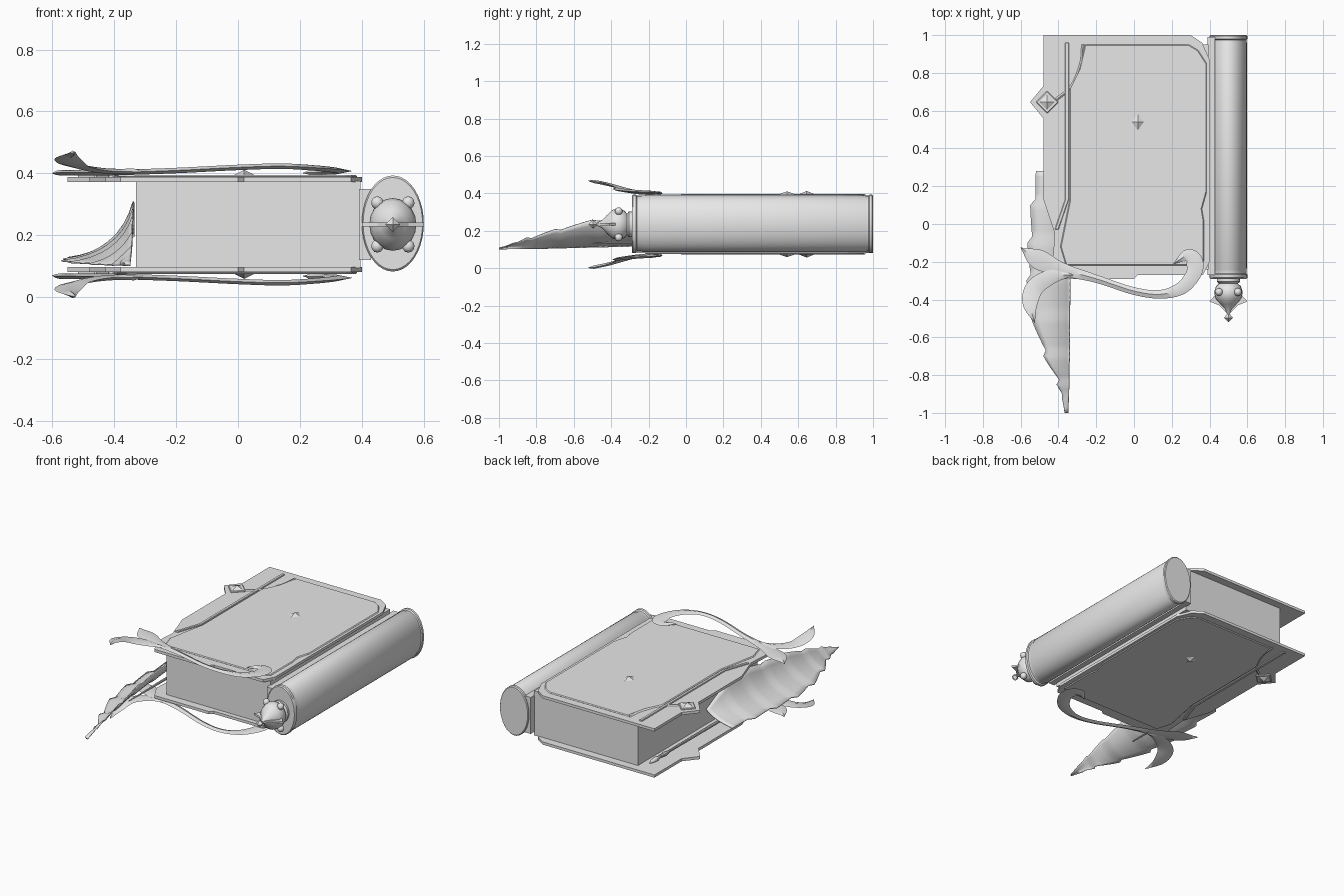
import bpy, bmesh, math
from mathutils import Vector

if "Cube" in bpy.data.objects:
    bpy.data.objects.remove(bpy.data.objects["Cube"], do_unlink=True)

MID = 0.235  # height of the book's mirror plane

grey = bpy.data.materials.new("light_grey")
grey.use_nodes = True
grey.diffuse_color = (0.8, 0.8, 0.8, 1)
bsdf = next(n for n in grey.node_tree.nodes if n.type == "BSDF_PRINCIPLED")
bsdf.inputs["Base Color"].default_value = (0.8, 0.8, 0.8, 1)


def finish(name, bm, smooth=False):
    bmesh.ops.recalc_face_normals(bm, faces=bm.faces)
    mesh = bpy.data.meshes.new(name)
    bm.to_mesh(mesh)
    bm.free()
    mesh.materials.append(grey)
    obj = bpy.data.objects.new(name, mesh)
    bpy.context.collection.objects.link(obj)
    if smooth:
        bpy.ops.object.select_all(action="DESELECT")
        obj.select_set(True)
        bpy.context.view_layer.objects.active = obj
        bpy.ops.object.shade_smooth_by_angle(angle=math.radians(35))
    return obj


def prism(name, outline, z0, z1, bevel=0):
    bm = bmesh.new()
    face = bm.faces.new([bm.verts.new((x, y, z0)) for x, y in outline])
    new = bmesh.ops.extrude_face_region(bm, geom=[face])["geom"]
    bmesh.ops.translate(bm, vec=(0, 0, z1 - z0),
                        verts=[v for v in new if isinstance(v, bmesh.types.BMVert)])
    obj = finish(name, bm)
    if bevel:
        mod = obj.modifiers.new("soft_edge", "BEVEL")
        mod.width = bevel
        mod.segments = 1
    return obj


def box(name, x0, x1, y0, y1, z0, z1):
    return prism(name, [(x0, y0), (x1, y0), (x1, y1), (x0, y1)], z0, z1)


def bridge(bm, rings):
    for a, b in zip(rings, rings[1:]):
        for i in range(len(a)):
            j = (i + 1) % len(a)
            bm.faces.new((a[i], a[j], b[j], b[i]))
    bm.faces.new(rings[0])
    bm.faces.new(rings[-1])


def lathe(name, profile, cx, cz, rx=1, rz=1, sides=40):
    """Turn (y, radius) pairs around an axis along y."""
    bm = bmesh.new()
    angles = [math.tau * i / sides for i in range(sides)]
    bridge(bm, [[bm.verts.new((cx + r * rx * math.cos(a), y, cz + r * rz * math.sin(a)))
                 for a in angles] for y, r in profile])
    return finish(name, bm, True)


def spline(points, steps=7):
    """Smooth path through points of any dimension."""
    p = [Vector(q) for q in points]
    p = [2 * p[0] - p[1]] + p + [2 * p[-1] - p[-2]]
    path = []
    for a, b, c, d in zip(p, p[1:], p[2:], p[3:]):
        for i in range(steps):
            t = i / steps
            path.append(0.5 * (2 * b + (c - a) * t + (2 * a - 5 * b + 4 * c - d) * t * t
                               + (3 * b - a - 3 * c + d) * t ** 3))
    return path + [p[-2]]


def ribbon(name, points, side, thick=0.011):
    """Ridged leaf ribbon; points are x, y, offset from mid plane, half width."""
    path = spline(points)
    bm = bmesh.new()
    rings = []
    for i, q in enumerate(path):
        d = path[min(i + 1, len(path) - 1)] - path[max(i - 1, 0)]
        n = Vector((-d.y, d.x)).normalized()
        w = max(q.w, 0.001)
        t = min(thick, w)
        rings.append([bm.verts.new((q.x + n.x * w * u, q.y + n.y * w * u,
                                    MID + side * (q.z + t * h)))
                      for u, h in ((1, 0.2), (0, 1), (-1, 0.2), (0, -0.6))])
    bridge(bm, rings)
    return finish(name, bm, True)


def gem(name, x, y, rx, ry, side, base, height):
    bm = bmesh.new()
    z = MID + side * base
    ring = [bm.verts.new((x + a * rx, y + b * ry, z))
            for a, b in ((1, 0), (0, 1), (-1, 0), (0, -1))]
    tip = bm.verts.new((x, y, z + side * height))
    bm.faces.new(ring)
    for i in range(4):
        bm.faces.new((ring[i], ring[(i + 1) % 4], tip))
    return finish(name, bm)


# Page block and hinge
box("pages", -0.33, 0.395, -0.24, 0.95, 0.095, 0.375)
box("hinge", 0.39, 0.43, -0.27, 0.99, 0.12, 0.35)

# Covers with their ornaments, mirrored top and bottom
cover = [(-.48, 1), (.30, 1), (.36, .96), (.40, .87), (.40, -.2), (.365, -.27),
         (.02, -.27), (0, -.29), (-.38, -.29), (-.43, -.2), (-.42, -.05), (-.48, .13),
         (-.48, .56), (-.55, .645), (-.48, .73)]
panel = [(-.26, .95), (.29, .95), (.34, .92), (.385, .85), (.385, .17), (.36, .08),
         (.37, .02), (.37, -.2), (.345, -.22), (-.36, -.22), (-.39, -.12), (-.34, .13),
         (-.34, .72), (-.29, .82)]
rail = [(-.365, .96), (-.345, .96), (-.345, .13), (-.4, -.03), (-.42, -.03), (-.365, .13)]
swirl = [(-.6, -.125, .165, 0), (-.51, -.185, .165, .052), (-.38, -.24, .166, .035),
         (-.2, -.29, .172, .021), (0, -.355, .182, .02), (.14, -.372, .186, .023),
         (.25, -.34, .18, .034), (.315, -.265, .173, .04), (.32, -.2, .169, .045),
         (.28, -.168, .167, .033), (.21, -.21, .166, 0)]
curl = [(-.3, -.27, .17, 0), (-.42, -.275, .17, .035), (-.52, -.33, .187, .047),
        (-.55, -.42, .212, .04), (-.525, -.525, .233, 0)]
corner = [(-.27, .95, .153, .008), (-.28, .85, .153, .008), (-.33, .73, .153, .008),
          (-.41, .66, .153, .008)]
for label, s in (("top", 1), ("bottom", -1)):
    def level(d):
        return MID + s * d
    prism(label + "_cover", cover, level(0.137), level(0.154))
    prism(label + "_cover_panel", panel, level(0.150), level(0.160), 0.006)
    prism(label + "_cover_rail", rail, level(0.150), level(0.161), 0.003)
    ribbon(label + "_corner_trim", corner, s, 0.007)
    ribbon(label + "_swirl", swirl, s)
    ribbon(label + "_curled_leaf", curl, s)
    gem(label + "_center_gem", 0.02, 0.54, 0.036, 0.05, s, 0.158, 0.018)
    prism(label + "_gem_setting", [(-.4, .645), (-.46, .705), (-.52, .645), (-.46, .585)],
          level(0.15), level(0.162), 0.004)
    gem(label + "_edge_gem", -0.46, 0.645, 0.042, 0.042, s, 0.161, 0.017)

# Rounded spine with end collars
lathe("spine", [(-.29, .001), (-.29, .96), (-.284, 1), (-.268, 1), (-.262, .95),
                (-.24, .95), (-.235, .97), (.96, .97), (.965, .95), (.975, .95), (.98, 1),
                (.995, 1), (1, .96), (1, .001)], 0.5, MID + 0.003, 0.1, 0.155)

# Finial on the front end of the spine
lathe("finial", [(-.28, .001), (-.28, .06), (-.305, .062), (-.315, .05), (-.33, .066),
                 (-.36, .076), (-.395, .068), (-.425, .042), (-.45, .018), (-.475, .008)],
      0.5, MID, 1, 1.12, 20)
lathe("finial_tip", [(-.47, .001), (-.497, .024), (-.52, .001)], 0.5, MID, 1, 1, 4)
prism("finial_fin", [(.4, -.41), (.435, -.37), (.5, -.36), (.565, -.37), (.6, -.41),
                     (.55, -.43), (.5, -.48), (.45, -.43)], MID - 0.006, MID + 0.006)
for sx in (-1, 1):
    for sz in (-1, 1):
        bm = bmesh.new()
        bmesh.ops.create_uvsphere(bm, u_segments=10, v_segments=6, radius=0.021)
        bmesh.ops.translate(bm, verts=bm.verts,
                            vec=(0.5 + sx * 0.05, -0.36, MID + sz * 0.07))
        finish("finial_knob", bm, True)

# Quill: curled feather vane between the covers; rows are y, outer x, low z, top z
rows = spline([(.28, -.52, .13, .2), (.1, -.55, .13, .29), (-.1, -.565, .125, .31),
               (-.3, -.57, .12, .285), (-.5, -.545, .115, .26), (-.7, -.48, .11, .21),
               (-.85, -.41, .105, .165), (-1, -.355, .1, .105)], 6)
bm = bmesh.new()
grid = []
for i, (y, xo, lo, hi) in enumerate(rows):
    notch = 0.012 * (i % 6) / 5 if i < len(rows) - 4 else 0
    inner = Vector((-0.337 - 0.01 * i / len(rows), y, hi - notch))
    bend = Vector((-0.385, y, lo + 0.02))
    outer = Vector((xo + 2 * notch, y, lo))
    grid.append([bm.verts.new(inner * (1 - u) ** 2 + bend * 2 * u * (1 - u) + outer * u * u)
                 for u in (j / 8 for j in range(9))])
for a, b in zip(grid, grid[1:]):
    for j in range(8):
        bm.faces.new((a[j], a[j + 1], b[j + 1], b[j]))
feather = finish("quill_feather", bm, True)
feather.modifiers.new("thin_vane", "SOLIDIFY").thickness = 0.005

# Quill shaft and nib holder
lathe("quill_shaft", [(.95, .002), (.92, .012), (.88, .016), (.85, .009), (.8, .015),
                      (.76, .008), (.3, .01), (-.2, .008), (-.5, .003)],
      -0.41, 0.135, 1, 1, 10)
